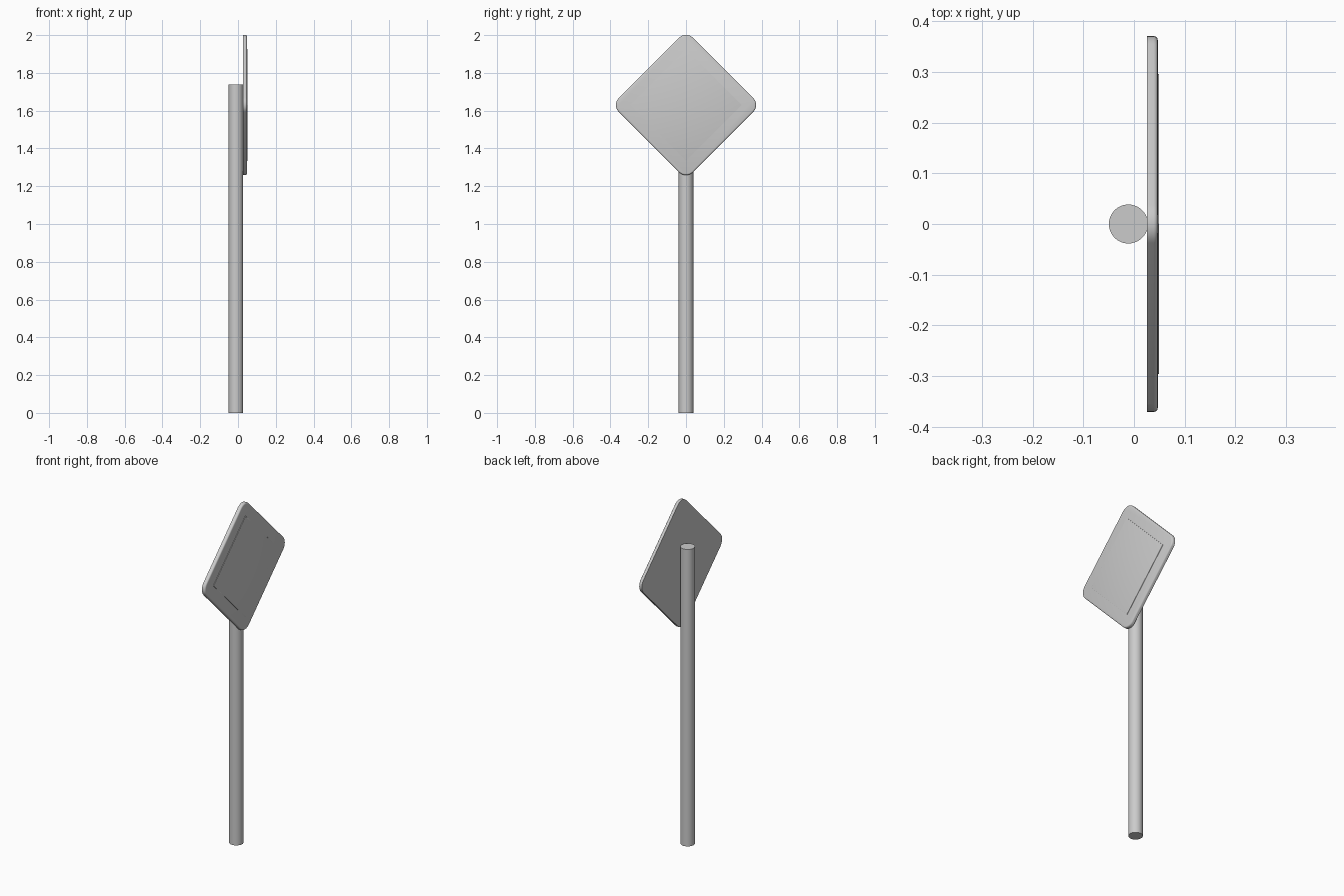
import bpy, bmesh, math
from mathutils import Matrix

if "Cube" in bpy.data.objects:
    bpy.data.objects.remove(bpy.data.objects["Cube"])

SIGN_Z = 1.63


def finish(name, bm):
    bmesh.ops.recalc_face_normals(bm, faces=bm.faces)
    me = bpy.data.meshes.new(name)
    bm.to_mesh(me)
    bm.free()
    ob = bpy.data.objects.new(name, me)
    bpy.context.collection.objects.link(ob)
    bpy.ops.object.select_all(action='DESELECT')
    ob.select_set(True)
    bpy.context.view_layer.objects.active = ob
    bpy.ops.object.shade_smooth_by_angle(angle=math.radians(35))
    return ob


def diamond(name, half_diag, x0, x1, corner, rim):
    """Square plate standing on its corner, rounded corners, softened front rim."""
    bm = bmesh.new()
    side = half_diag * math.sqrt(2)
    bmesh.ops.create_cube(bm, size=1, matrix=Matrix.Diagonal((x1 - x0, side, side, 1)))
    if corner:
        edges = [e for e in bm.edges
                 if abs(e.verts[0].co.x - e.verts[1].co.x) > 1e-5]
        bmesh.ops.bevel(bm, geom=edges, offset=corner, segments=8,
                        profile=0.5, affect='EDGES')
    if rim:
        front = max(bm.faces, key=lambda f: f.calc_center_median().x)
        bmesh.ops.bevel(bm, geom=list(front.edges), offset=rim, segments=3,
                        profile=0.5, affect='EDGES')
    bm.transform(Matrix.Translation(((x0 + x1) / 2, 0, SIGN_Z))
                 @ Matrix.Rotation(math.radians(45), 4, 'X'))
    return finish(name, bm)


# Round post
bm = bmesh.new()
bmesh.ops.create_cone(bm, cap_ends=True, segments=48, radius1=0.0385, radius2=0.0385,
                      depth=1.738, matrix=Matrix.Translation((-0.011, 0, 0.869)))
finish("post", bm)

# Sign plate and its slightly raised face
diamond("sign_plate", 0.393, 0.026, 0.047, 0.053, 0.008)
diamond("raised_face", 0.296, 0.040, 0.0495, 0, 0.001)
